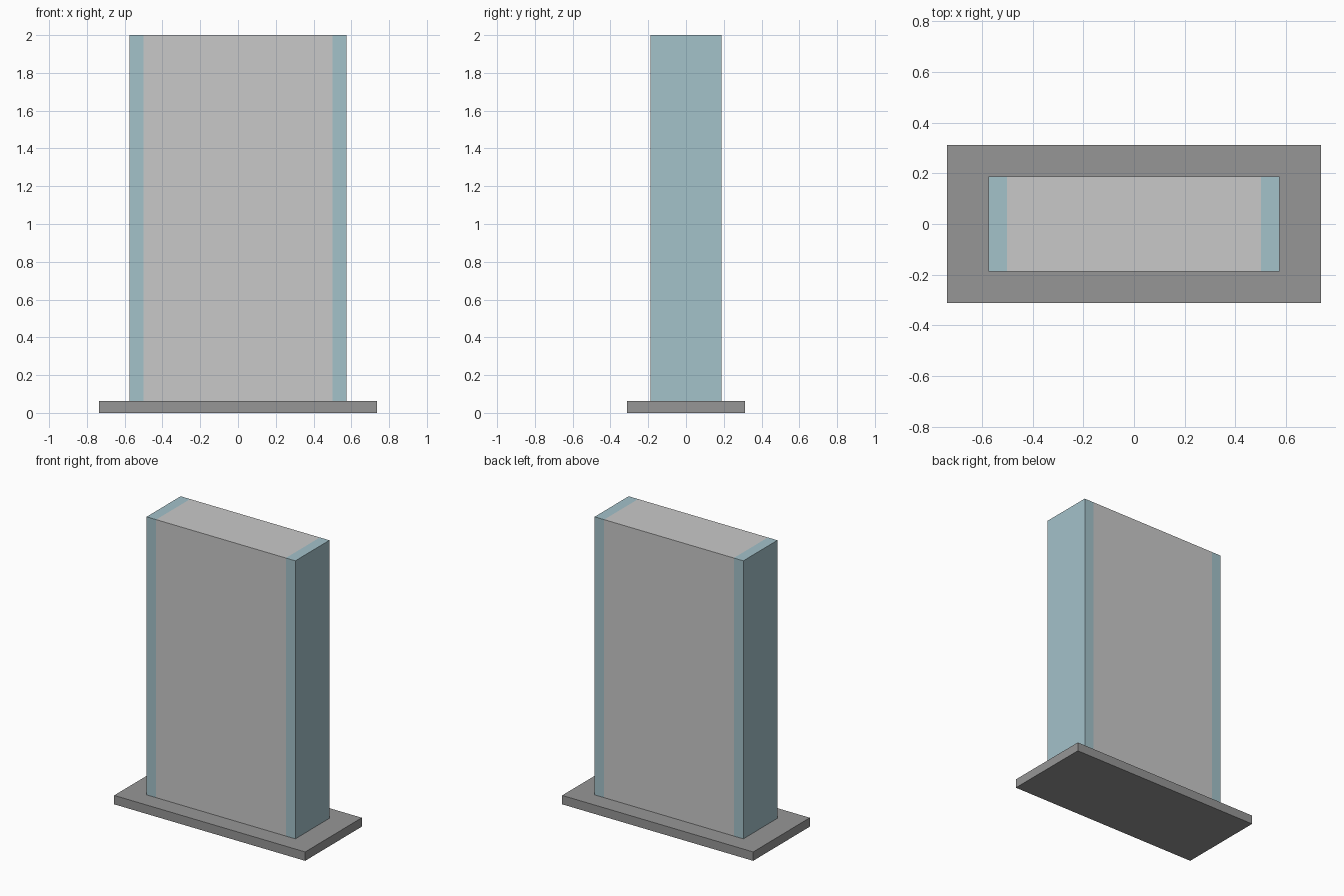
import bpy, bmesh

cube = bpy.data.objects.get("Cube")
if cube:
    bpy.data.objects.remove(cube, do_unlink=True)


def material(name, rgb):
    m = bpy.data.materials.new(name)
    m.use_nodes = True
    m.diffuse_color = (*rgb, 1)
    m.node_tree.nodes["Principled BSDF"].inputs["Base Color"].default_value = (*rgb, 1)
    return m


def box(name, size, z0, mats, cuts=(), rule=None):
    """Box standing on z0, cut across x, with faces coloured by a rule."""
    bm = bmesh.new()
    bmesh.ops.create_cube(bm, size=1)
    for v in bm.verts:
        v.co = (v.co.x * size[0], v.co.y * size[1], (v.co.z + 0.5) * size[2] + z0)
    for x in cuts:
        bmesh.ops.bisect_plane(bm, geom=bm.verts[:] + bm.edges[:] + bm.faces[:],
                               plane_co=(x, 0, 0), plane_no=(1, 0, 0))
    if rule:
        for f in bm.faces:
            f.material_index = rule(f.calc_center_median())
    me = bpy.data.meshes.new(name)
    bm.to_mesh(me)
    bm.free()
    for m in mats:
        me.materials.append(m)
    ob = bpy.data.objects.new(name, me)
    bpy.context.collection.objects.link(ob)
    return ob


base_grey = material("dark grey", (0.305, 0.305, 0.305))
panel_grey = material("light grey", (0.584, 0.584, 0.584))
edge_blue = material("pale blue", (0.371, 0.539, 0.591))

BASE_H = 0.062
STRIP_X = 0.5

# Flat plinth
box("base_plate", (1.473, 0.624, BASE_H), 0, [base_grey])

# Upright slab with a blue strip wrapped round each end
box("upright_slab", (1.147, 0.375, 2 - BASE_H), BASE_H, [panel_grey, edge_blue],
    cuts=(-STRIP_X, STRIP_X), rule=lambda c: int(abs(c.x) > STRIP_X))
